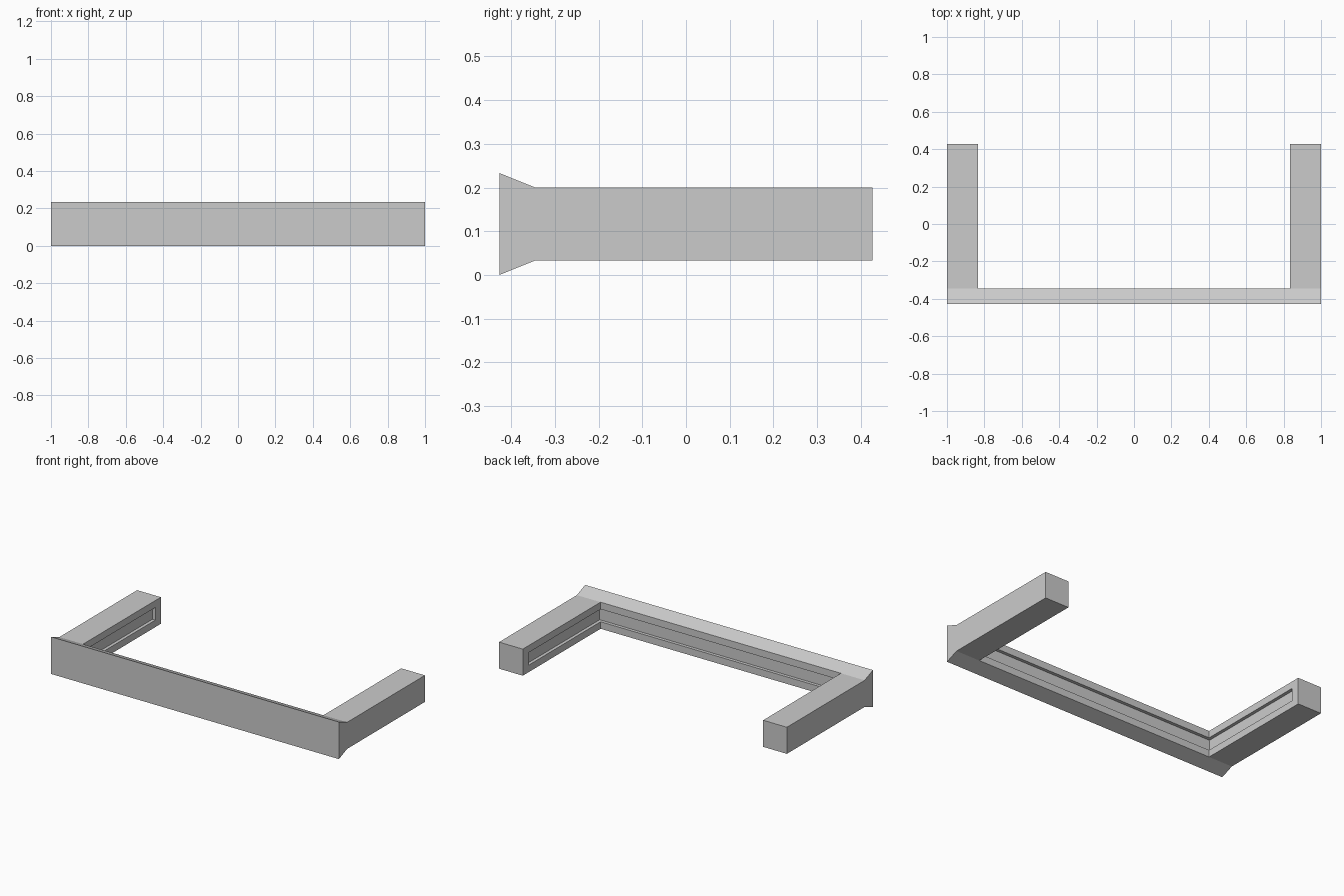
import bpy

if "Cube" in bpy.data.objects:
    bpy.data.objects.remove(bpy.data.objects["Cube"])

FRONT, JOIN, BACK = -0.427, -0.345, 0.427   # y stations
LOW, HIGH, TOP = 0.033, 0.2, 0.233          # z stations
INNER = 0.835                               # inner face of the arms


def prism(name, profile, x0, x1):
    """Extrude a closed (y, z) profile along x."""
    n = len(profile)
    verts = [(x, y, z) for x in (x0, x1) for y, z in profile]
    faces = [tuple(range(n))[::-1], tuple(range(n, 2 * n))]
    faces += [(i, (i + 1) % n, n + (i + 1) % n, n + i) for i in range(n)]
    mesh = bpy.data.meshes.new(name)
    mesh.from_pydata(verts, [], faces)
    mesh.update()
    obj = bpy.data.objects.new(name, mesh)
    bpy.context.collection.objects.link(obj)
    return obj


def rect(y0, y1, z0, z1):
    return [(y0, z0), (y1, z0), (y1, z1), (y0, z1)]


# Front bar with a flared face
parts = [prism("front_bar",
               [(FRONT, 0), (JOIN, LOW), (JOIN, HIGH), (FRONT, TOP)], -1, 1)]

# Side arms
for name, x0, x1 in (("left_arm", -1, -INNER), ("right_arm", INNER, 1)):
    parts.append(prism(name, rect(JOIN, BACK, LOW, HIGH), x0, x1))

# Shallow groove running round the three inner faces
depth = 0.02
cutter = prism("groove_cutter", rect(JOIN - depth, 0.372, 0.077, 0.156),
               -INNER - depth, INNER + depth)
cutter.hide_render = True
for part in parts:
    mod = part.modifiers.new("groove", "BOOLEAN")
    mod.operation = "DIFFERENCE"
    mod.solver = "EXACT"
    mod.object = cutter
    bpy.context.view_layer.objects.active = part
    bpy.ops.object.modifier_apply(modifier=mod.name)
bpy.data.objects.remove(cutter)
